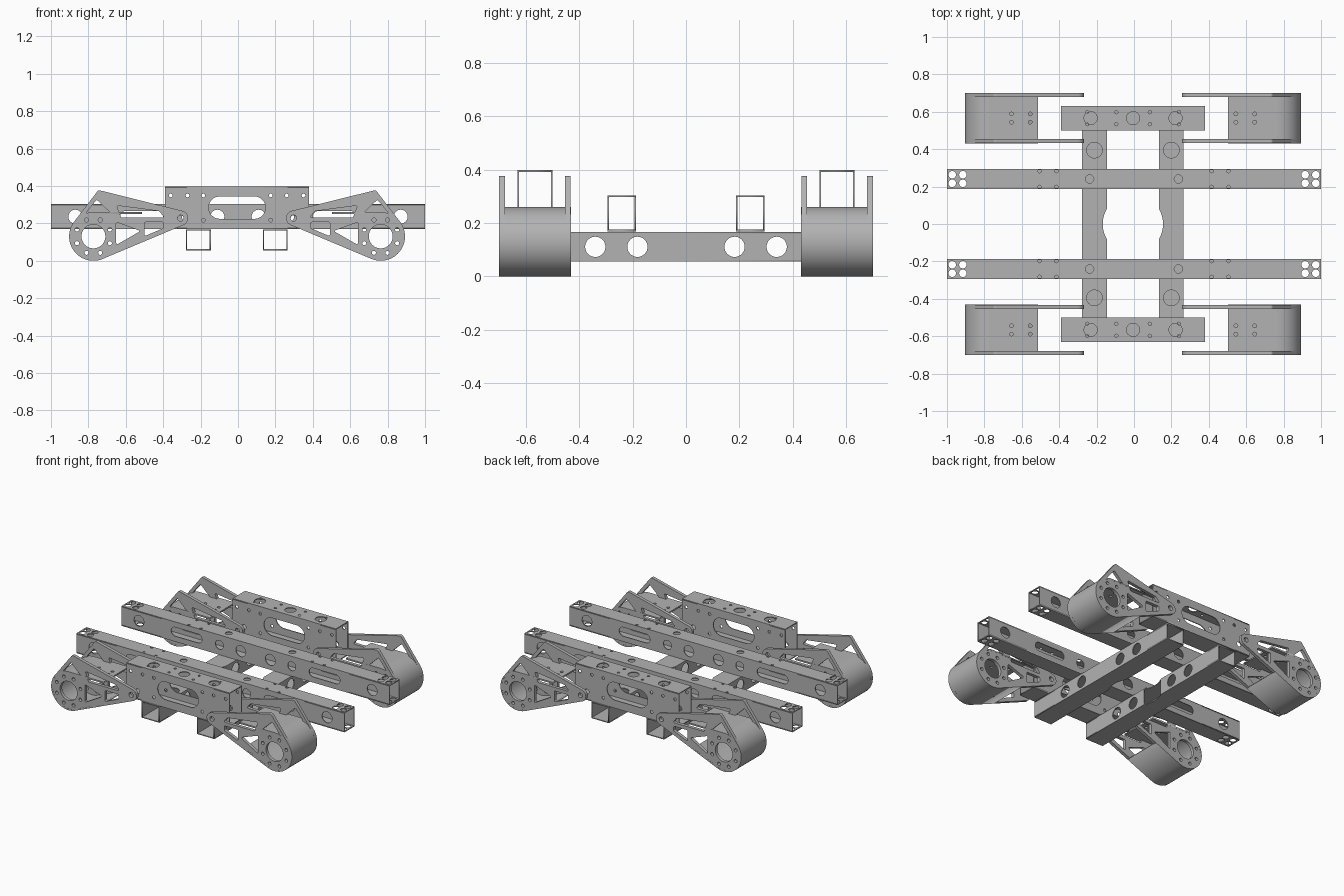
import bpy, bmesh, math
from mathutils import Matrix, Vector
from mathutils.geometry import convex_hull_2d

if "Cube" in bpy.data.objects:
    bpy.data.objects.remove(bpy.data.objects["Cube"])

# One bare metal colour
steel = bpy.data.materials.new("grey_metal")
steel.use_nodes = True
GREY = (0.45, 0.45, 0.45, 1)
steel.diffuse_color = GREY
steel.node_tree.nodes["Principled BSDF"].inputs["Base Color"].default_value = GREY

WALL = 0.006
# Plate directions: flat, facing front/back, facing sideways
FLAT = Matrix.Identity(4)
FRONT = Matrix(((1, 0, 0, 0), (0, 0, 1, 0), (0, 1, 0, 0), (0, 0, 0, 1)))


def rounded(points, radius, steps=32):
    """Convex outline around equal circles set on the points."""
    return hull([(x, y, radius) for x, y in points], steps)


def hull(circles, steps=32):
    cloud = []
    for x, y, r in circles:
        for i in range(steps):
            a = math.tau * i / steps
            cloud.append(Vector((x + r * math.cos(a), y + r * math.sin(a))))
    return [cloud[i] for i in convex_hull_2d(cloud)]


def hole(x, y, r):
    return rounded([(x, y)], r, 12 if r < 0.015 else 32)


def rect(hx, hy):
    return [(-hx, -hy), (hx, -hy), (hx, hy), (-hx, hy)]


def plate(bm, outline, holes, thick, matrix):
    """Add a flat plate with holes to the bmesh."""
    curve = bpy.data.curves.new("outline", "CURVE")
    curve.dimensions = "2D"
    curve.fill_mode = "BOTH"
    curve.extrude = thick / 2
    for loop in [outline] + holes:
        spline = curve.splines.new("POLY")
        spline.points.add(len(loop) - 1)
        for p, co in zip(spline.points, loop):
            p.co = (co[0], co[1], 0, 1)
        spline.use_cyclic_u = True
    temp = bpy.data.objects.new("outline", curve)
    bpy.context.collection.objects.link(temp)
    deps = bpy.context.evaluated_depsgraph_get()
    mesh = bpy.data.meshes.new_from_object(temp.evaluated_get(deps))
    mesh.transform(matrix)
    bm.from_mesh(mesh)
    bpy.data.objects.remove(temp)
    bpy.data.curves.remove(curve)
    bpy.data.meshes.remove(mesh)


def finish(bm, name, matrix):
    bm.transform(matrix)
    bmesh.ops.remove_doubles(bm, verts=bm.verts, dist=0.00001)
    bmesh.ops.recalc_face_normals(bm, faces=bm.faces)
    mesh = bpy.data.meshes.new(name)
    bm.to_mesh(mesh)
    bm.free()
    mesh.materials.clear()
    mesh.materials.append(steel)
    for poly in mesh.polygons:
        poly.material_index = 0
    obj = bpy.data.objects.new(name, mesh)
    bpy.context.collection.objects.link(obj)


def tube(name, length, width, height, matrix, top=(), bottom=(), sides=(),
         outline=None, gap=0):
    """Open rectangular tube along local x; gap splits the +y wall."""
    bm = bmesh.new()
    hl, hw, hh = length / 2, width / 2, height / 2
    edge = hh - WALL / 2
    for z, holes in ((edge, top), (-edge, bottom)):
        plate(bm, outline or rect(hl, hw), list(holes), WALL,
              Matrix.Translation((0, 0, z)) @ FLAT)
    side_y = hw - WALL / 2
    plate(bm, rect(hl, hh - WALL), list(sides), WALL,
          Matrix.Translation((0, -side_y, 0)) @ FRONT)
    if gap:
        half = (hl - gap) / 2
        for s in (-1, 1):
            mid = s * (gap + half)
            own = [[(p[0] - mid, p[1]) for p in h] for h in sides
                   if s * h[0][0] > 0]
            plate(bm, rect(half, hh - WALL), own, WALL,
                  Matrix.Translation((mid, side_y, 0)) @ FRONT)
    else:
        plate(bm, rect(hl, hh - WALL), list(sides), WALL,
              Matrix.Translation((0, side_y, 0)) @ FRONT)
    finish(bm, name, matrix)


ends = (("front", -1), ("back", 1))
flanks = (("left", 1), ("right", -1))

# Long cross beams
end_holes = [hole(s * x, y, 0.02) for s in (-1, 1) for x in (0.915, 0.972)
             for y in (-0.023, 0.023)]
beam_top = end_holes + [hole(s * 0.237, 0, 0.022) for s in (-1, 1)]
beam_top += [hole(s * x, y, 0.009) for s in (-1, 1) for x in (0.415, 0.505)
             for y in (-0.042, 0.042)]
beam_side = []
for s in (-1, 1):
    beam_side += [hole(s * 0.87, 0, 0.037), hole(s * 0.11, 0, 0.037),
                  hole(s * 0.27, 0, 0.03),
                  rounded([(s * 0.43, 0), (s * 0.6, 0)], 0.03)]
for label, s in ends:
    tube(label + "_cross_beam", 2, 0.107, 0.134,
         Matrix.Translation((0, s * 0.2405, 0.236)),
         beam_top, end_holes, beam_side)

# Lengthwise rails with a round notch in the inner edge
RAIL_X, RAIL_HW, NOTCH, RAIL_HL = 0.2055, 0.066, 0.161, 0.63
reach = math.acos((RAIL_X - RAIL_HW) / NOTCH)
arc = [(NOTCH * math.sin(a), RAIL_X - NOTCH * math.cos(a))
       for a in [reach * (1 - i / 8) for i in range(17)]]
rail_outline = [(-RAIL_HL, -RAIL_HW), (RAIL_HL, -RAIL_HW), (RAIL_HL, RAIL_HW)]
rail_outline += arc + [(-RAIL_HL, RAIL_HW)]
rail_side = [hole(s * y, 0, 0.038) for s in (-1, 1) for y in (0.182, 0.34)]
rail_top = [hole(s * 0.395, 0, 0.042) for s in (-1, 1)]
for label, s in flanks:
    place = (Matrix.Translation((-0.006, 0, 0.111)) @ Matrix.Diagonal((s, 1, 1, 1))
             @ Matrix.Translation((RAIL_X, 0, 0)) @ Matrix.Rotation(math.pi / 2, 4, "Z"))
    tube(label + "_rail", 2 * RAIL_HL, 2 * RAIL_HW, 0.111, place, rail_top, (),
         rail_side, rail_outline, NOTCH * math.sin(reach))

# Short pivot boxes that carry the arms
box_top = [hole(x, 0, 0.035) for x in (-0.227, 0, 0.227)]
box_top += [hole(s * x, y, 0.009) for s in (-1, 1) for x in (0.09, 0.245)
            for y in (-0.032, 0.032)]
box_side = [rounded([(-0.092, 0), (0.092, 0)], 0.06)]
for s in (-1, 1):
    box_side += [hole(s * x, 0.065, 0.01) for x in (0.18, 0.265, 0.355)]
    box_side += [hole(s * 0.18, -0.067, 0.01), hole(s * 0.302, -0.057, 0.016)]
for label, s in ends:
    tube(label + "_pivot_box", 0.77, 0.132, 0.228,
         Matrix.Translation((-0.005, s * 0.566, 0.284)),
         box_top, (), box_side)

# Arm side plate: outline around pivot, hub and apex, with lightening cutouts
HUB, HUB_R, PIVOT, PIVOT_R = (0.768, 0.13), 0.13, (0.302, 0.228), 0.04
arm_outline = hull([(*HUB, HUB_R), (*PIVOT, PIVOT_R), (0.735, 0.36, 0.016)], 64)
arm_holes = [hole(*HUB, 0.064), hole(*PIVOT, 0.016)]
for i in range(8):
    a = math.tau * (i + 0.5) / 8
    arm_holes.append(hole(HUB[0] + 0.095 * math.cos(a),
                          HUB[1] + 0.095 * math.sin(a), 0.011))
cutouts = [
    [(0.75, 0.318), (0.685, 0.256), (0.8, 0.256)],
    [(0.42, 0.26), (0.635, 0.288), (0.615, 0.236), (0.4, 0.236)],
    [(0.64, 0.198), (0.53, 0.158), (0.64, 0.095)],
    [(0.49, 0.2), (0.4, 0.2), (0.4, 0.178), (0.49, 0.14)],
]
arm_holes += [rounded(c, 0.006, 12) for c in cutouts]

# Guard shell profile: around the hub, then along the lower arm edge
SKIN, LIP = 0.01, 0.2
run = Vector(PIVOT) - Vector(HUB)
low = math.atan2(run.y, run.x) + math.acos((HUB_R - PIVOT_R) / run.length) - math.tau


def shell_path(r):
    pts = []
    for i in range(29):
        a = math.pi / 2 + (low - math.pi / 2) * i / 28
        pts.append(Vector(HUB) + r * Vector((math.cos(a), math.sin(a))))
    pts.append(pts[-1] + LIP * Vector((math.sin(low), -math.cos(low))))
    return pts


shell = shell_path(HUB_R) + shell_path(HUB_R - SKIN)[::-1]
top_len, inner_x = HUB[0] - 0.507, 0.507
lid_mid = inner_x + top_len / 2
lid_holes = [hole(x - lid_mid, y, 0.01) for x in (0.55, 0.65)
             for y in (-0.022, 0.022)]

for end, sy in ends:
    for flank, sx in flanks:
        place = Matrix.Translation((-0.005, 0, 0)) @ Matrix.Diagonal((sx, sy, 1, 1))
        for part, y in (("outer", 0.69), ("inner", 0.443)):
            bm = bmesh.new()
            plate(bm, arm_outline, arm_holes, 0.022,
                  Matrix.Translation((0, y, 0)) @ FRONT)
            finish(bm, f"{end}_{flank}_{part}_arm_plate", place)
        bm = bmesh.new()
        plate(bm, shell, [], 0.27, Matrix.Translation((0, 0.5665, 0)) @ FRONT)
        plate(bm, rect(top_len / 2, 0.135), lid_holes, SKIN,
              Matrix.Translation((lid_mid, 0.5665, 2 * HUB_R - SKIN / 2)))
        finish(bm, f"{end}_{flank}_guard_shell", place)
